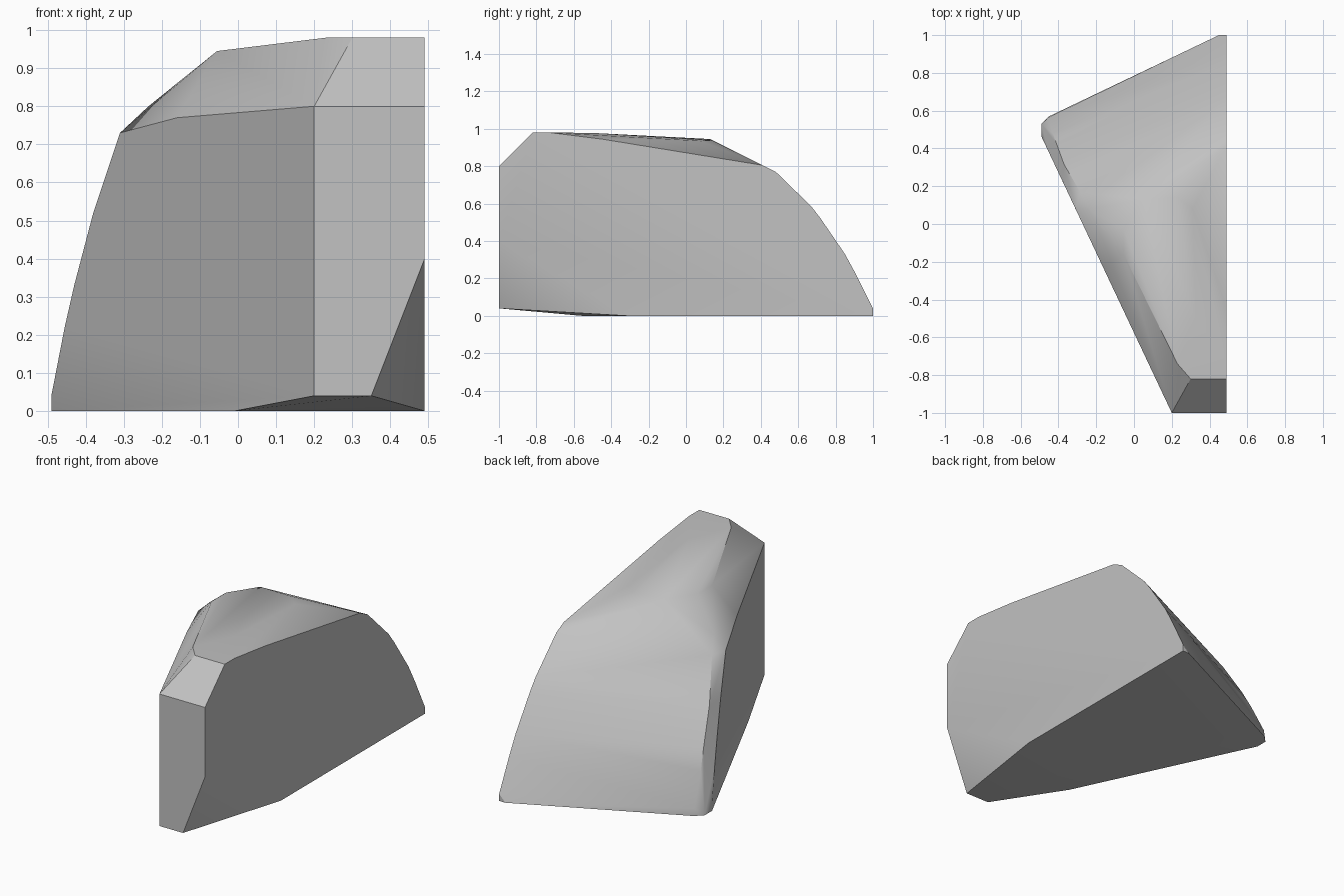
import bpy, bmesh, math

cube = bpy.data.objects.get("Cube")
if cube:
    bpy.data.objects.remove(cube, do_unlink=True)

SIDE = 0.49  # flat cut side


def left_y(x):
    """Position along the straight slanting left wall."""
    return -1 + (0.2 - x) * 2.12


# Curved back: height, back edge at the cut side, outer corner x, inner corner x and y
points = []
for z, back, outer, inner_x, inner_y in [
    (0.0, 1.0, -0.49, -0.45, 0.57),
    (0.04, 1.0, -0.49, -0.45, 0.565),
    (0.22, 0.91, -0.455, -0.43, 0.48),
    (0.33, 0.85, -0.43, -0.41, 0.425),
    (0.52, 0.72, -0.38, -0.37, 0.315),
    (0.73, 0.52, -0.31, -0.285, 0.17),
]:
    points += [(SIDE, back, z), (outer, left_y(outer), z), (inner_x, inner_y, z)]
points += [(0.45, 1.0, 0.0), (-0.49, 0.53, 0.0), (SIDE, 0.67, 0.585), (SIDE, 0.48, 0.77)]

# Front face with its clipped lower corner
points += [(0.2, -1, 0.04), (0.35, -1, 0.04), (SIDE, -1, 0.4),
           (SIDE, -1, 0.8), (0.2, -1, 0.8)]

# Flat underside, front end
points += [(-0.01, left_y(-0.01), 0), (SIDE, -0.31, 0)]

# Crown and the sloping shoulders around it
points += [(SIDE, -0.82, 0.98), (0.3, -0.82, 0.98), (0.23, -0.74, 0.98),
           (SIDE, -0.73, 0.98), (0.33, -0.5, 0.978), (SIDE, -0.45, 0.945),
           (-0.055, -0.16, 0.945), (-0.055, -0.03, 0.945), (0.05, 0.13, 0.945),
           (0.23, 0.14, 0.938), (0.31, 0.08, 0.935), (SIDE, 0.41, 0.805),
           (-0.16, left_y(-0.16), 0.77), (-0.235, 0.08, 0.8)]

# Wrap the stone around its corners
bm = bmesh.new()
for p in points:
    bm.verts.new(p)
hull = bmesh.ops.convex_hull(bm, input=bm.verts[:])
loose = {g for g in hull["geom_interior"] + hull["geom_unused"]
         if isinstance(g, bmesh.types.BMVert)}
bmesh.ops.delete(bm, geom=list(loose), context="VERTS")
bmesh.ops.dissolve_limit(bm, angle_limit=math.radians(1),
                         verts=bm.verts[:], edges=bm.edges[:])
bmesh.ops.recalc_face_normals(bm, faces=bm.faces[:])
mesh = bpy.data.meshes.new("rock")
bm.to_mesh(mesh)
bm.free()

rock = bpy.data.objects.new("rock", mesh)
bpy.context.collection.objects.link(rock)

# Plain stone colour
stone = bpy.data.materials.new("stone_grey")
stone.use_nodes = True
colour = (0.54, 0.54, 0.54, 1)
stone.diffuse_color = colour
stone.node_tree.nodes["Principled BSDF"].inputs["Base Color"].default_value = colour
mesh.materials.append(stone)

# Soft shoulders, crisp cut edges
bpy.ops.object.select_all(action="DESELECT")
rock.select_set(True)
bpy.context.view_layer.objects.active = rock
bpy.ops.object.shade_smooth_by_angle(angle=math.radians(32))
